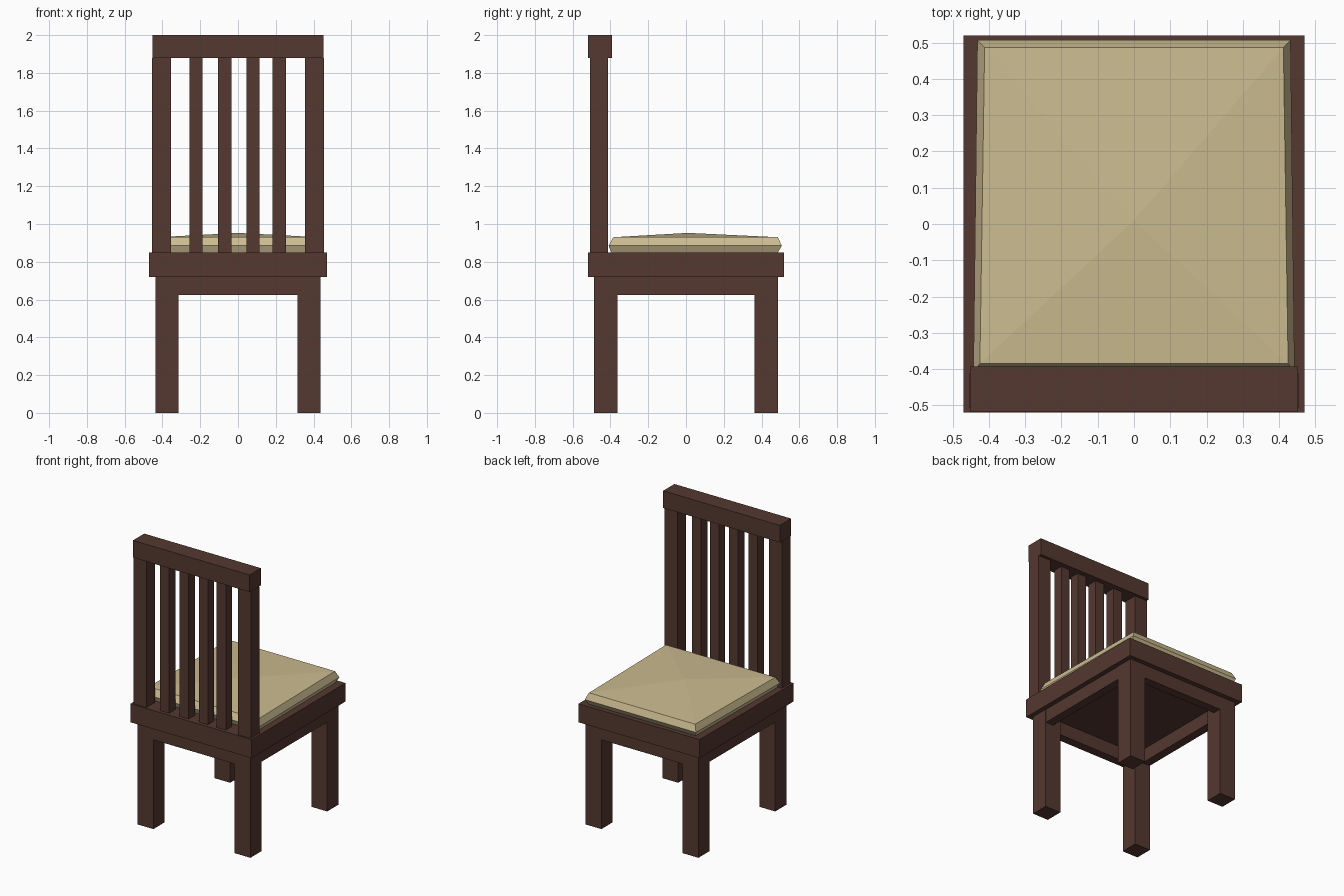
import bpy, bmesh

if "Cube" in bpy.data.objects:
    bpy.data.objects.remove(bpy.data.objects["Cube"])


def material(name, rgb):
    m = bpy.data.materials.new(name)
    m.diffuse_color = (*rgb, 1)
    m.use_nodes = True
    m.node_tree.nodes["Principled BSDF"].inputs["Base Color"].default_value = m.diffuse_color
    return m


WOOD = material("dark brown wood", (0.089, 0.040, 0.030))
FABRIC = material("tan fabric", (0.60, 0.50, 0.28))


def add_object(name, bm, mat):
    bmesh.ops.recalc_face_normals(bm, faces=bm.faces)
    me = bpy.data.meshes.new(name)
    bm.to_mesh(me)
    bm.free()
    me.materials.append(mat)
    ob = bpy.data.objects.new(name, me)
    bpy.context.collection.objects.link(ob)
    return ob


def box(name, x, y, z, mat=WOOD):
    """Box given by its (min, max) range on each axis."""
    bm = bmesh.new()
    bmesh.ops.create_cube(bm, size=1)
    for v in bm.verts:
        v.co = [r[0] if c < 0 else r[1] for c, r in zip(v.co, (x, y, z))]
    return add_object(name, bm, mat)


# Seat board
box("seat", (-0.47, 0.47), (-0.52, 0.52), (0.72, 0.85))

# Legs, side aprons and back posts, mirrored left and right
for side, s in (("left", -1), ("right", 1)):
    def mx(a, b):
        return tuple(sorted((s * a, s * b)))
    for end, e in (("front", -1), ("back", 1)):
        ys = tuple(sorted((e * 0.363, e * 0.488)))
        box(f"{end}_{side}_leg", mx(0.315, 0.438), ys, (0, 0.72))
    box(f"{side}_apron", mx(0.375, 0.436), (-0.363, 0.363), (0.625, 0.72))
    box(f"{side}_back_post", mx(0.355, 0.455), (-0.508, -0.413), (0.85, 1.88))

# Front and back aprons
for end, e in (("front", -1), ("back", 1)):
    ys = tuple(sorted((e * 0.425, e * 0.486)))
    box(f"{end}_apron", (-0.315, 0.315), ys, (0.625, 0.72))

# Backrest slats and top rail
for i, x in enumerate((-0.222, -0.07, 0.079, 0.218)):
    box(f"back_slat_{i + 1}", (x - 0.035, x + 0.035), (-0.497, -0.427), (0.85, 1.88))
box("top_rail", (-0.453, 0.453), (-0.518, -0.393), (1.88, 2.0))

# Cushion: stacked tapered rings closed by a shallow pyramid
bm = bmesh.new()
rings = []
# half width at the backrest, half width at the open edge, y range, height
for wb, wf, y0, y1, z in ((0.425, 0.415, -0.395, 0.487, 0.85),
                          (0.443, 0.432, -0.41, 0.507, 0.885),
                          (0.425, 0.412, -0.385, 0.487, 0.93)):
    rings.append([bm.verts.new(p) for p in
                  ((-wb, y0, z), (wb, y0, z), (wf, y1, z), (-wf, y1, z))])
bm.faces.new(rings[0])
for lo, hi in zip(rings, rings[1:]):
    for i in range(4):
        j = (i + 1) % 4
        bm.faces.new((lo[i], lo[j], hi[j], hi[i]))
peak = bm.verts.new((0, 0.01, 0.953))
for i in range(4):
    bm.faces.new((rings[-1][i], rings[-1][(i + 1) % 4], peak))
add_object("cushion", bm, FABRIC)
